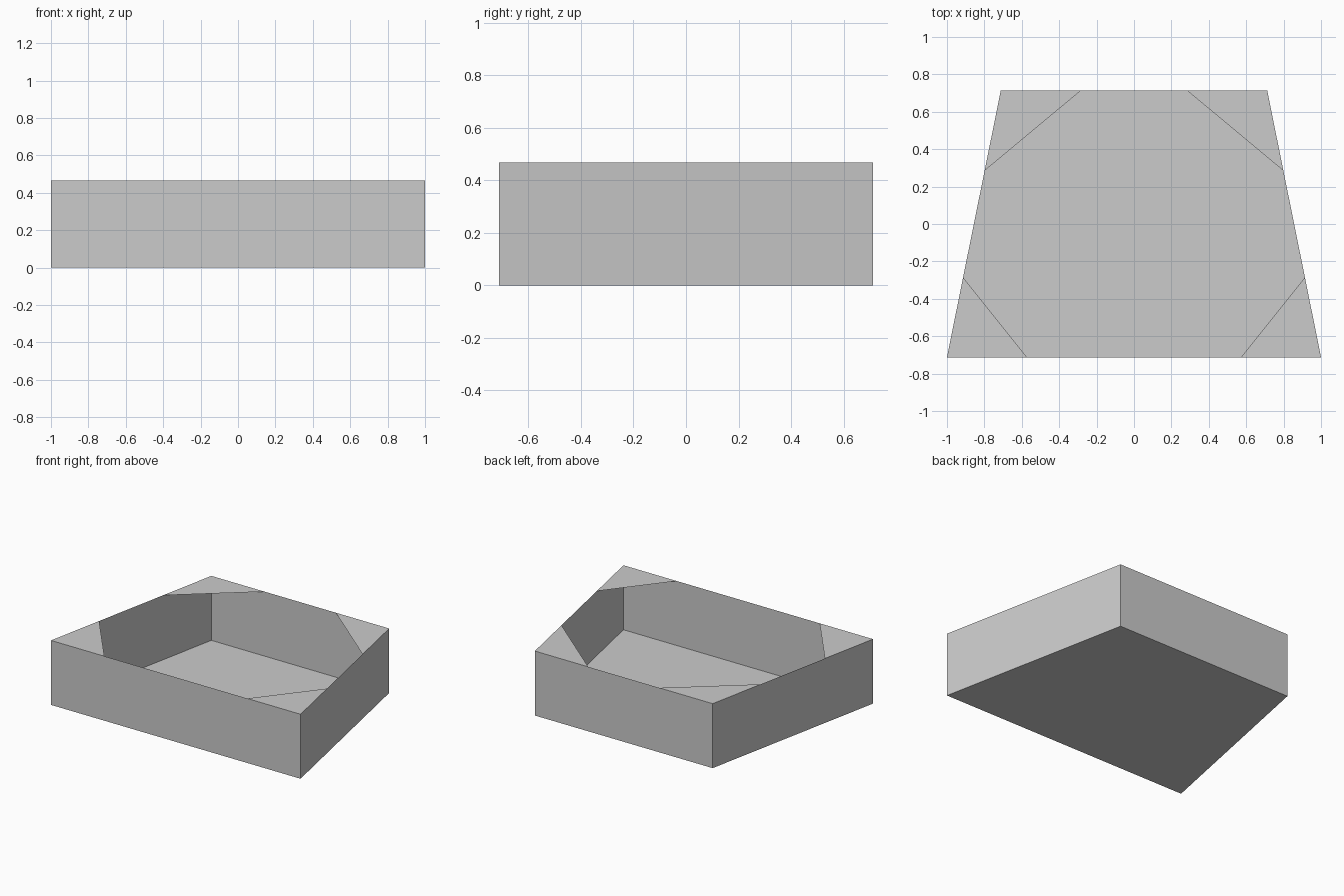
import bpy, bmesh
from mathutils import Vector

if "Cube" in bpy.data.objects:
    bpy.data.objects.remove(bpy.data.objects["Cube"])

HEIGHT = 0.467
DEPTH = 0.7125       # half the depth
FRONT, BACK = 1.0, 0.7125   # half widths
FLAP = 0.4275        # reach of the corner flaps

grey = bpy.data.materials.new("plain grey")
grey.use_nodes = True
grey.diffuse_color = (0.6, 0.6, 0.6, 1)
grey.node_tree.nodes["Principled BSDF"].inputs["Base Color"].default_value = (0.6, 0.6, 0.6, 1)


def make_object(name, bm):
    mesh = bpy.data.meshes.new(name)
    bm.to_mesh(mesh)
    bm.free()
    mesh.materials.append(grey)
    obj = bpy.data.objects.new(name, mesh)
    bpy.context.collection.objects.link(obj)


def side_x(y):
    """Half width of the tapered tray at depth y."""
    return FRONT + (BACK - FRONT) * (y + DEPTH) / (2 * DEPTH)


corners = [Vector((sx * side_x(sy * DEPTH), sy * DEPTH, 0))
           for sx, sy in ((-1, -1), (1, -1), (1, 1), (-1, 1))]

# Tray floor, facing down
bm = bmesh.new()
bm.faces.new([bm.verts.new(c) for c in reversed(corners)])
make_object("tray_floor", bm)

# Four thin upright walls
bm = bmesh.new()
low = [bm.verts.new(c) for c in corners]
high = [bm.verts.new(c + Vector((0, 0, HEIGHT))) for c in corners]
for i in range(4):
    j = (i + 1) % 4
    bm.faces.new((low[i], low[j], high[j], high[i]))
make_object("tray_walls", bm)

# Triangular flaps folded flat across the rim corners
for end, sy in (("front", -1), ("back", 1)):
    for side, sx in (("right", -1), ("left", 1)):
        y, y_in = sy * DEPTH, sy * (DEPTH - FLAP)
        points = [(sx * side_x(y), y), (sx * (side_x(y) - FLAP), y), (sx * side_x(y_in), y_in)]
        bm = bmesh.new()
        face = bm.faces.new([bm.verts.new((px, py, HEIGHT)) for px, py in points])
        face.normal_update()
        if face.normal.z < 0:
            face.normal_flip()
        make_object(f"{end}_{side}_corner_flap", bm)
